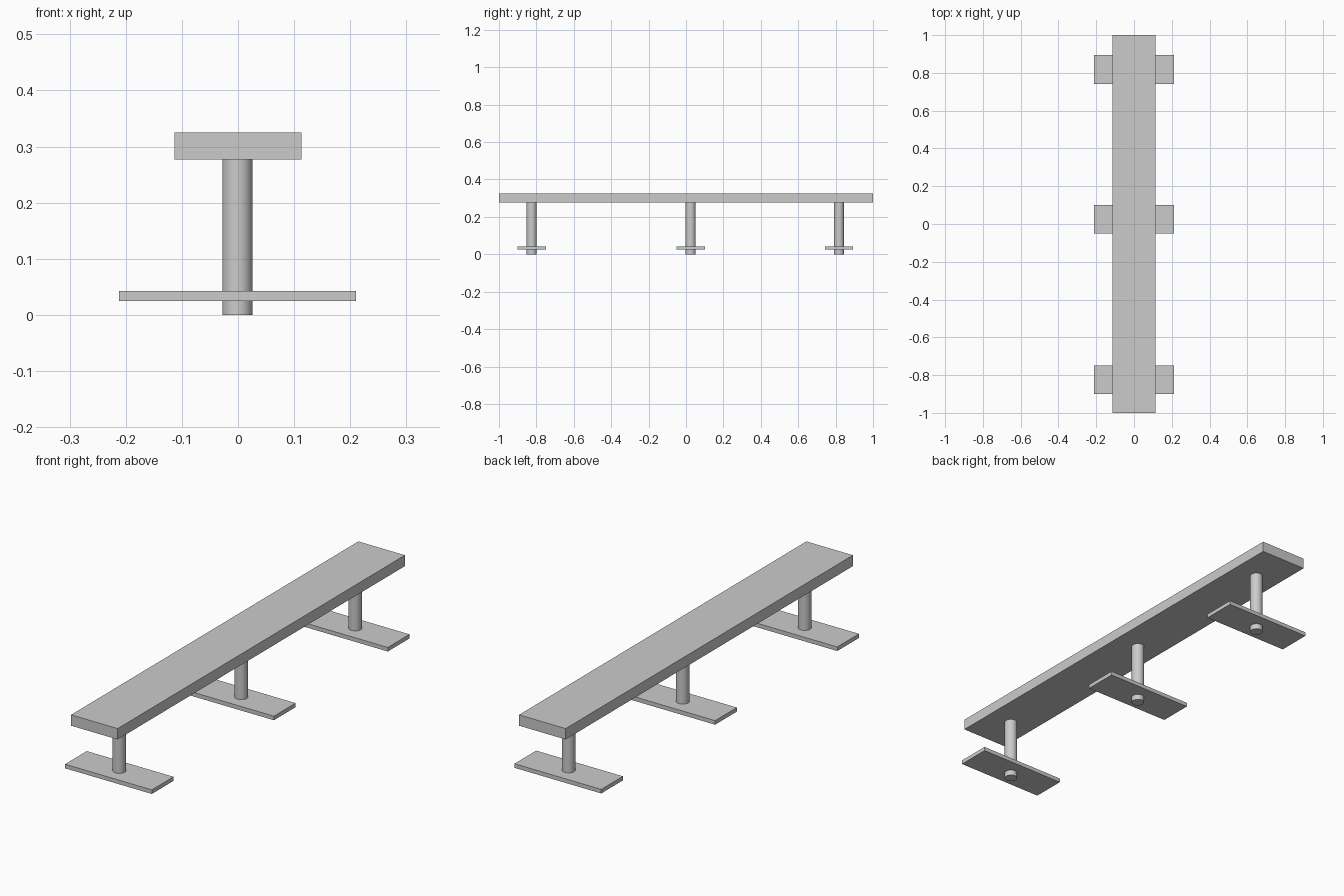
import bpy

if "Cube" in bpy.data.objects:
    bpy.data.objects.remove(bpy.data.objects["Cube"])


def box(name, size, centre):
    bpy.ops.mesh.primitive_cube_add(size=1, location=centre)
    ob = bpy.context.object
    ob.name = name
    ob.scale = size
    bpy.ops.object.transform_apply(location=False, rotation=False, scale=True)
    return ob


def post(name, radius, height, x, y):
    bpy.ops.mesh.primitive_cylinder_add(vertices=32, radius=radius, depth=height,
                                        location=(x, y, height / 2))
    ob = bpy.context.object
    ob.name = name
    bpy.ops.object.shade_smooth_by_angle()
    return ob


# Long seat plank
box("seat", (0.227, 2.0, 0.048), (0, 0, 0.301))

# Three supports: a round post through a flat foot plate
for label, y in (("front", -0.825), ("middle", 0.025), ("back", 0.818)):
    post(label + "_post", 0.027, 0.278, -0.001, y)
    box(label + "_foot_plate", (0.423, 0.151, 0.018), (-0.001, y, 0.034))
